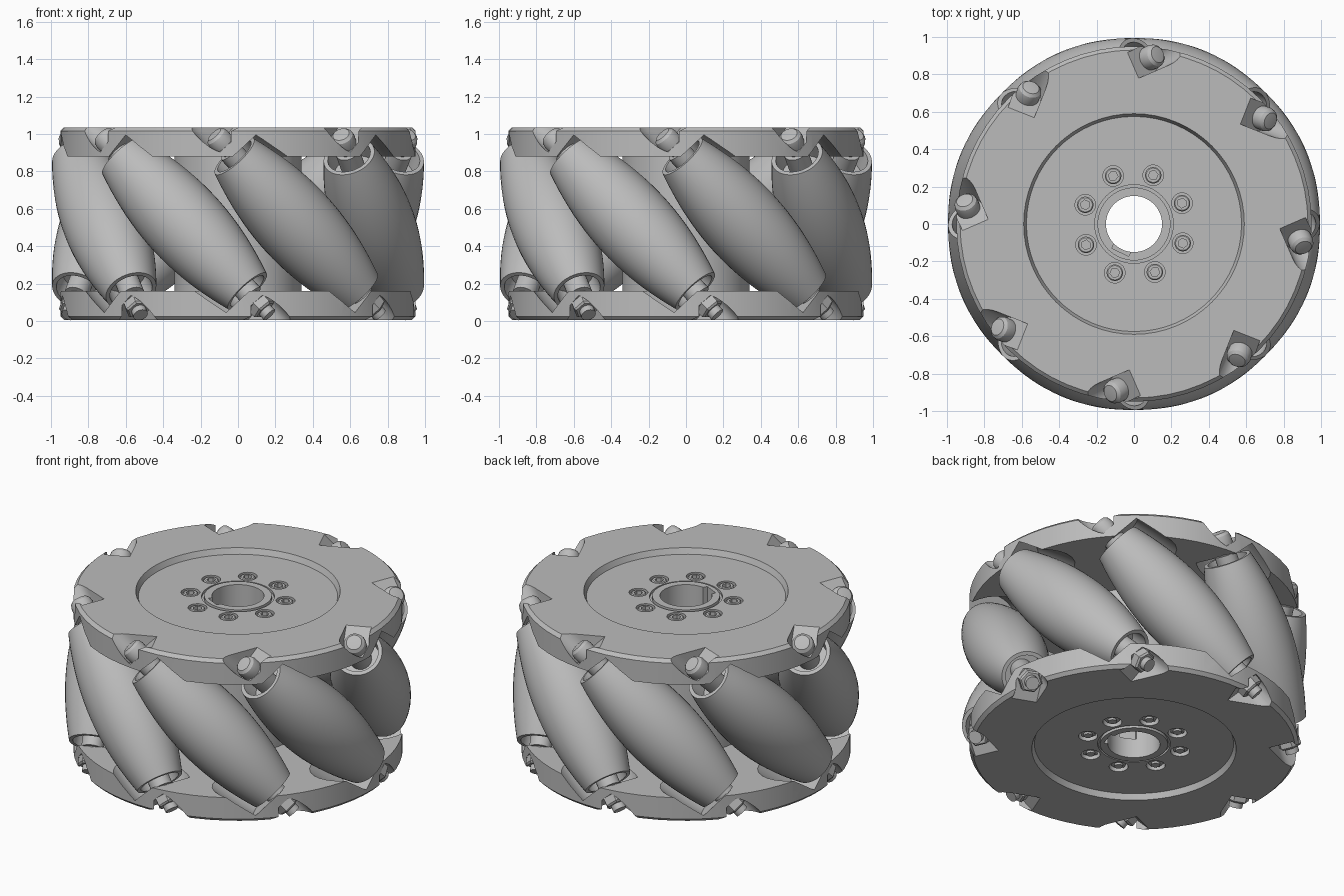
import bpy, bmesh, math
from mathutils import Matrix, Vector

if "Cube" in bpy.data.objects:
    bpy.data.objects.remove(bpy.data.objects["Cube"])

COUNT, AXIS_R, PHASE = 8, 0.78, math.radians(-66.5)
LIFT = Matrix.Translation((0, 0, 0.52))
# Half turn about one roller's radial axis swaps the two sides of the wheel
FLIP = Matrix.Rotation(math.pi, 4, Vector((math.cos(PHASE), math.sin(PHASE), 0)))

grey = bpy.data.materials.new("plain grey")
grey.use_nodes = True
grey.diffuse_color = (0.5, 0.5, 0.5, 1)
grey.node_tree.nodes["Principled BSDF"].inputs["Base Color"].default_value = (0.5, 0.5, 0.5, 1)


def lathe(bm, profile, matrix=Matrix(), sides=32, closed=False):
    """Revolve (radius, height) points about local z."""
    rings = []
    for r, h in profile:
        n = 1 if r == 0 else sides
        rings.append([bm.verts.new(matrix @ Vector((r * math.cos(math.tau * i / sides),
                      r * math.sin(math.tau * i / sides), h))) for i in range(n)])
    pairs = list(zip(rings, rings[1:])) + ([(rings[-1], rings[0])] if closed else [])
    for a, b in pairs:
        for i in range(sides):
            j = (i + 1) % sides
            quad = [a[i % len(a)], a[j % len(a)], b[j % len(b)], b[i % len(b)]]
            bm.faces.new(list(dict.fromkeys(quad)))


def prism(bm, outline, low, high, matrix=Matrix()):
    """Extrude an (x, y) outline along local z."""
    a, b = [[bm.verts.new(matrix @ Vector((x, y, h))) for x, y in outline] for h in (low, high)]
    bm.faces.new(a[::-1])
    bm.faces.new(b)
    for i in range(len(a)):
        j = (i + 1) % len(a)
        bm.faces.new((a[i], a[j], b[j], b[i]))


def rod(r, low, high):
    return [(0, low), (r, low), (r, high), (0, high)]


def arc(r, start, end, steps):
    angles = [math.radians(start + (end - start) * i / steps) for i in range(steps + 1)]
    return [(r * math.cos(a), r * math.sin(a)) for a in angles]


def make(name, bm, matrix=LIFT, cutter=None):
    bmesh.ops.recalc_face_normals(bm, faces=bm.faces)
    mesh = bpy.data.meshes.new(name)
    bm.to_mesh(mesh)
    bm.free()
    mesh.transform(matrix)
    mesh.materials.append(grey)
    ob = bpy.data.objects.new(name, mesh)
    bpy.context.collection.objects.link(ob)
    bpy.ops.object.select_all(action='DESELECT')
    bpy.context.view_layer.objects.active = ob
    ob.select_set(True)
    if cutter:
        mod = ob.modifiers.new("cut", 'BOOLEAN')
        mod.operation, mod.solver, mod.object = 'DIFFERENCE', 'EXACT', cutter
        mod.use_self = True
        bpy.ops.object.modifier_apply(modifier=mod.name)
        bpy.data.objects.remove(cutter)
    bpy.ops.object.shade_smooth_by_angle(angle=math.radians(30))
    return ob


def make_cutter(bm, matrix=LIFT):
    ob = make("cutter", bm, matrix)
    ob.hide_render = True
    return ob


def roller_frames():
    """Local x points outward, local z runs along the tilted roller axis."""
    tilt = Matrix.Rotation(math.radians(45), 4, 'X')
    for k in range(COUNT):
        turn = Matrix.Rotation(PHASE + math.tau * k / COUNT, 4, 'Z')
        yield turn @ Matrix.Translation((AXIS_R, 0, 0)) @ tilt


def screw_frames():
    for k in range(COUNT):
        yield (Matrix.Rotation(math.radians(23.5 + 45 * k), 4, 'Z')
               @ Matrix.Translation((0.28, 0, 0)))


def barrel(s, offset=0.0):
    return (1 - math.sqrt(AXIS_R ** 2 + s * s / 2) + offset, s)


def add_keyway(bm):
    turn = Matrix.Rotation(math.radians(-116), 4, 'Z')
    prism(bm, [(0.1, -0.05), (0.168, -0.05), (0.168, 0.05), (0.1, 0.05)], -0.7, 0.7, turn)


# Barrel rollers with hollow ends, and the axles through them
rollers, axles = bmesh.new(), bmesh.new()
for f in roller_frames():
    outer = [barrel(-0.51 + 1.02 * i / 20) for i in range(21)]
    bore = [(0.118, 0.51), (0.112, 0.40), (0, 0.40)]
    lathe(rollers, [(r, -s) for r, s in bore[::-1]] + outer + bore, f, 40)
    lathe(axles, rod(0.04, -0.69, 0.61), f, 20)
    for side in (-1, 1):
        lathe(axles, rod(0.065, side * 0.39, side * 0.545), f, 20)
make("rollers", rollers)
make("roller_axles", axles)

# Central hub tube
hub, key = bmesh.new(), bmesh.new()
lathe(hub, [(0.15, -0.37), (0.34, -0.37), (0.34, 0.37), (0.15, 0.37)], sides=64, closed=True)
add_keyway(key)
make("hub", hub, cutter=make_cutter(key))

# Side plates with recess, hub groove, roller clearances, bolt seats and screw holes
plate_profile = [(0.15, 0.36), (0.95, 0.36), (0.95, 0.495), (0.93, 0.515), (0.59, 0.515),
                 (0.575, 0.48), (0.21, 0.48), (0.21, 0.465), (0.195, 0.465),
                 (0.195, 0.485), (0.15, 0.485)]
for name, side in (("top", Matrix()), ("bottom", FLIP)):
    plate, cut = bmesh.new(), bmesh.new()
    lathe(plate, plate_profile, sides=64, closed=True)
    clearance = [barrel(0.25 + 0.29 * i / 8, 0.05) for i in range(9)]
    slot = arc(0.075, 180, 360, 14) + [(0.075, 0.22), (-0.075, 0.22)]
    for f in roller_frames():
        lathe(cut, [(0, 0.25)] + clearance + [(0, 0.54)], f)
        prism(cut, slot, 0.60, 0.85, f)
    for f in screw_frames():
        lathe(cut, rod(0.055, 0.43, 0.6), f, 24)
    add_keyway(cut)
    make(name + "_plate", plate, LIFT @ side, make_cutter(cut, LIFT @ side))

# Domed bolt heads on top, hexagonal nuts underneath
heads, nuts = bmesh.new(), bmesh.new()
dome = [(0, 0.595), (0.064, 0.595), (0.066, 0.635), (0.06, 0.66), (0.045, 0.675), (0, 0.68)]
for f in roller_frames():
    lathe(heads, dome, f, 24)
    lathe(nuts, [(0, 0.595), (0.07, 0.595), (0.07, 0.645), (0.06, 0.655), (0, 0.655)], f, 6)
make("bolt_heads", heads)
make("axle_nuts", nuts, LIFT @ FLIP)

# Hub screws with hexagonal sockets, and their nuts
screws, sockets, screw_nuts = bmesh.new(), bmesh.new(), bmesh.new()
for f in screw_frames():
    lathe(screws, [(0, 0.42), (0.044, 0.42), (0.044, 0.472), (0.038, 0.478), (0, 0.478)], f, 24)
    lathe(sockets, rod(0.026, 0.45, 0.55), f, 6)
    lathe(screw_nuts, rod(0.046, 0.42, 0.465), f, 6)
    lathe(screw_nuts, rod(0.025, 0.44, 0.478), f, 16)
make("hub_screws", screws, cutter=make_cutter(sockets))
make("hub_screw_nuts", screw_nuts, LIFT @ FLIP)
